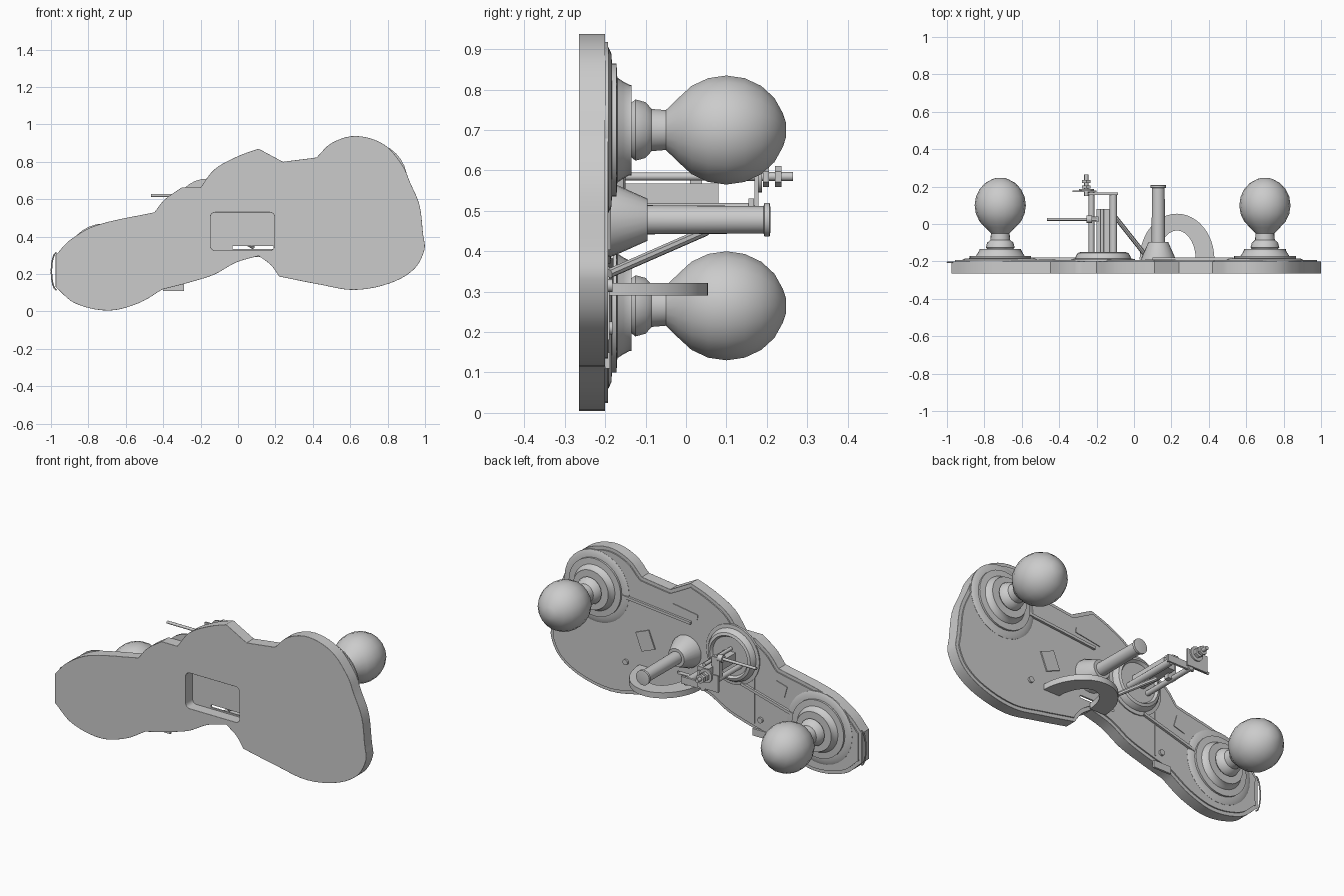
import bpy, bmesh
from math import pi, sin, cos
from mathutils import Vector

cube = bpy.data.objects.get("Cube")
if cube:
    bpy.data.objects.remove(cube, do_unlink=True)

metal = bpy.data.materials.new("grey_metal")
metal.use_nodes = True
grey = (0.6, 0.6, 0.6, 1)
metal.diffuse_color = grey
metal.node_tree.nodes["Principled BSDF"].inputs["Base Color"].default_value = grey
parts = []


def finish(name, bm):
    bmesh.ops.recalc_face_normals(bm, faces=bm.faces)
    mesh = bpy.data.meshes.new(name)
    bm.to_mesh(mesh)
    bm.free()
    mesh.materials.append(metal)
    obj = bpy.data.objects.new(name, mesh)
    bpy.context.collection.objects.link(obj)
    parts.append(obj)
    return obj


def lathe(name, x, z, profile, sides=32):
    """Turn a (radius, y) profile around an axis parallel to y."""
    bm = bmesh.new()
    rings = []
    for r, y in profile:
        rings.append([bm.verts.new((x + r * cos(2 * pi * i / sides), y,
                                    z + r * sin(2 * pi * i / sides))) for i in range(sides)])
    for a, b in zip(rings, rings[1:]):
        for i in range(sides):
            j = (i + 1) % sides
            bm.faces.new((a[i], a[j], b[j], b[i]))
    bm.faces.new(rings[0])
    bm.faces.new(rings[-1])
    return finish(name, bm)


def rod(name, start, end, radius, sides=12):
    start, end = Vector(start), Vector(end)
    axis = end - start
    bm = bmesh.new()
    bmesh.ops.create_cone(bm, cap_ends=True, segments=sides, radius1=radius,
                          radius2=radius, depth=axis.length)
    obj = finish(name, bm)
    turn = axis.to_track_quat('Z', 'Y').to_matrix().to_4x4()
    obj.data.transform(turn)
    obj.data.transform(turn.Translation((start + end) / 2))
    return obj


def box(name, low, high):
    low, high = Vector(low), Vector(high)
    bm = bmesh.new()
    bmesh.ops.create_cube(bm, size=1)
    for v in bm.verts:
        v.co = (low + high) / 2 + v.co * (high - low)
    return finish(name, bm)


def slab(name, loops, y0, y1):
    """Sheet in the xz plane; loops after the first are holes."""
    bm = bmesh.new()
    for loop in loops:
        vs = [bm.verts.new((p[0], y0, p[1])) for p in loop]
        for a, b in zip(vs, vs[1:] + vs[:1]):
            bm.edges.new((a, b))
    bmesh.ops.triangle_fill(bm, edges=bm.edges[:], use_beauty=True, normal=(0, -1, 0))
    made = bmesh.ops.extrude_face_region(bm, geom=bm.faces[:])["geom"]
    for v in made:
        if isinstance(v, bmesh.types.BMVert):
            v.co.y = y1
    return finish(name, bm)


def strip(name, a, b, width, y0, y1):
    a, b = Vector(a), Vector(b)
    side = (b - a).orthogonal().normalized() * width / 2
    return slab(name, [[a + side, b + side, b - side, a - side]], y0, y1)


def smooth_loop(points, steps=5):
    """Closed spline; points with a third entry are sharp corners."""
    out, n = [], len(points)
    pos = [Vector(p[:2]) for p in points]

    def tangent(i):
        return (pos[(i + 1) % n] - pos[i - 1]) / 2

    for i in range(n):
        j = (i + 1) % n
        chord = pos[j] - pos[i]
        t0 = chord if len(points[i]) > 2 else tangent(i).normalized() * chord.length
        t1 = chord if len(points[j]) > 2 else tangent(j).normalized() * chord.length
        for k in range(steps):
            t = k / steps
            out.append(pos[i] * (2 * t**3 - 3 * t**2 + 1) + t0 * (t**3 - 2 * t**2 + t)
                       + pos[j] * (3 * t**2 - 2 * t**3) + t1 * (t**3 - t**2))
    return out


def inset(loop, d):
    out = []
    for i, p in enumerate(loop):
        t = (loop[(i + 1) % len(loop)] - loop[i - 1]).normalized()
        out.append(p + Vector((t.y, -t.x)) * d)
    return out


def rounded_window(x0, x1, z0, z1, r):
    out = []
    for k, (x, z) in enumerate([(x1 - r, z1 - r), (x0 + r, z1 - r),
                                (x0 + r, z0 + r), (x1 - r, z0 + r)]):
        out += [(x + r * cos((k + i / 4) * pi / 2), z + r * sin((k + i / 4) * pi / 2))
                for i in range(5)]
    return out


# Wavy front plate with a window, and the thin cover on its back
C = True
outline = smooth_loop([
    (-.975, .3, C), (-.9, .38), (-.76, .46), (-.447, .53, C), (-.39, .6), (-.3, .663, C),
    (-.2, .663, C), (-.125, .76), (0, .83), (.11, .87, C), (.24, .8, C), (.42, .823, C),
    (.5, .9), (.63, .938), (.78, .893), (.88, .78), (.92, .69, C), (.97, .57), (.99, .41, C),
    (.997, .33), (.94, .225), (.81, .15), (.62, .115), (.436, .144), (.22, .187, C),
    (.174, .25), (.11, .297, C), (-.01, .262), (-.126, .198), (-.26, .155), (-.404, .118, C),
    (-.53, .045), (-.69, .005), (-.87, .043), (-.975, .13, C)])
plate = slab("front_plate", [outline, rounded_window(-.147, .195, .326, .53, .025)], -.265, -.2)
bevel = plate.modifiers.new("soft_edge", 'BEVEL')
bevel.width = .007
bevel.segments = 2
bevel.limit_method = 'ANGLE'
bevel.angle_limit = .8
slab("back_cover", [inset(outline, .02), rounded_window(-.03, .19, .334, .35, .004)], -.202, -.193)

# Two stepped roses with round knobs
for side, x, z in (("left", .7, .7), ("right", -.715, .265)):
    lathe(side + "_rose", x, z, [(.205, -.2), (.205, -.192), (.19, -.185), (.165, -.183),
                                 (.165, -.172), (.13, -.17), (.12, -.155), (.112, -.14),
                                 (.112, -.135), (.085, -.135)])
    ball = [(.137 * sin(a), .1 - .147 * cos(a)) for a in (pi * k / 10 for k in range(2, 10))]
    lathe(side + "_knob", x, z, [(.065, -.14), (.077, -.125), (.07, -.1), (.053, -.085),
                                 (.05, -.05)] + ball + [(.02, .247)], 18)

# Middle rose and the flared spindle
lathe("middle_rose", -.165, .54, [(.17, -.2), (.17, -.187), (.15, -.185), (.145, -.17),
                                  (.135, -.155), (.12, -.15), (.11, -.165), (.09, -.165)])
lathe("spindle", .13, .478, [(.092, -.2), (.09, -.18), (.052, -.095), (.036, -.095), (.034, .192),
                             (.042, .194), (.042, .207), (.03, .209)], 24)

# Flat half-ring handle lying horizontally
bm = bmesh.new()
arc = [pi * i / 24 for i in range(25)]
ring = [bm.verts.new((.23 + .2 * cos(a), -.19 + .245 * sin(a), .29)) for a in arc]
ring += [bm.verts.new((.23 + .1 * cos(a), -.19 + .155 * sin(a), .29)) for a in reversed(arc)]
face = bm.faces.new(ring)
top = bmesh.ops.extrude_face_region(bm, geom=[face])["geom"]
bmesh.ops.translate(bm, vec=(0, 0, .032),
                    verts=[v for v in top if isinstance(v, bmesh.types.BMVert)])
finish("half_ring_handle", bm)

# Latch frame on the middle rose
box("latch_block", (-.2, -.165, .515), (-.13, .08, .568))
rod("latch_post_left", (-.11, -.165, .5), (-.11, .16, .5), .02)
rod("latch_post_right", (-.227, -.165, .5), (-.227, .175, .5), .015)
box("latch_bridge", (-.25, .155, .49), (-.085, .168, .53))
box("latch_arm", (-.33, .17, .505), (-.2, .18, .6))
rod("long_screw", (-.17, -.165, .585), (-.17, .08, .585), .01)
rod("cross_screw", (-.465, .025, .62), (-.2, .025, .62), .008)
rod("cross_collar", (-.255, .025, .62), (-.225, .025, .62), .02)
box("cross_link", (-.24, .01, .49), (-.19, .04, .625))
rod("latch_bolt", (-.255, .15, .585), (-.255, .265, .585), .011)
rod("bolt_washer", (-.255, .18, .585), (-.255, .188, .585), .04, 20)
for y in (.19, .22):
    rod("bolt_nut", (-.255, y, .585), (-.255, y + .016, .585), .026, 6)
rod("diagonal_strut", (.08, -.19, .345), (-.11, .05, .45), .012, 8)

# Raised strips, label plate, screws and tabs on the back
strip("upper_strip", (.53, .69), (.1, .65), .016, -.194, -.18)
strip("lower_strip", (-.22, .39), (-.55, .3), .016, -.194, -.18)
strip("label_plate", (.41, .52), (.37, .42), .09, -.194, -.186)
strip("upper_tab", (.22, .715), (.06, .69), .03, -.194, -.189)
strip("lower_tab", (-.43, .43), (-.5, .41), .07, -.194, -.189)
strip("seam", (-.3, .46), (-.3, .18), .006, -.194, -.189)
strip("bottom_lug", (-.4, .13), (-.29, .13), .04, -.2, -.188)
for x, z in ((-.34, .21), (.515, .315)):
    rod("screw_head", (x, -.194, z), (x, -.182, z), .016)

# Thin loop at the narrow end
bend = [(-.97 - .028 * sin(pi * i / 8), -.205, .215 - .1 * cos(pi * i / 8)) for i in range(9)]
for a, b in zip(bend, bend[1:]):
    rod("end_loop", a, b, .004, 6)

bpy.ops.object.select_all(action='DESELECT')
for obj in parts:
    obj.select_set(True)
bpy.context.view_layer.objects.active = plate
bpy.ops.object.shade_smooth_by_angle(angle=.6)
